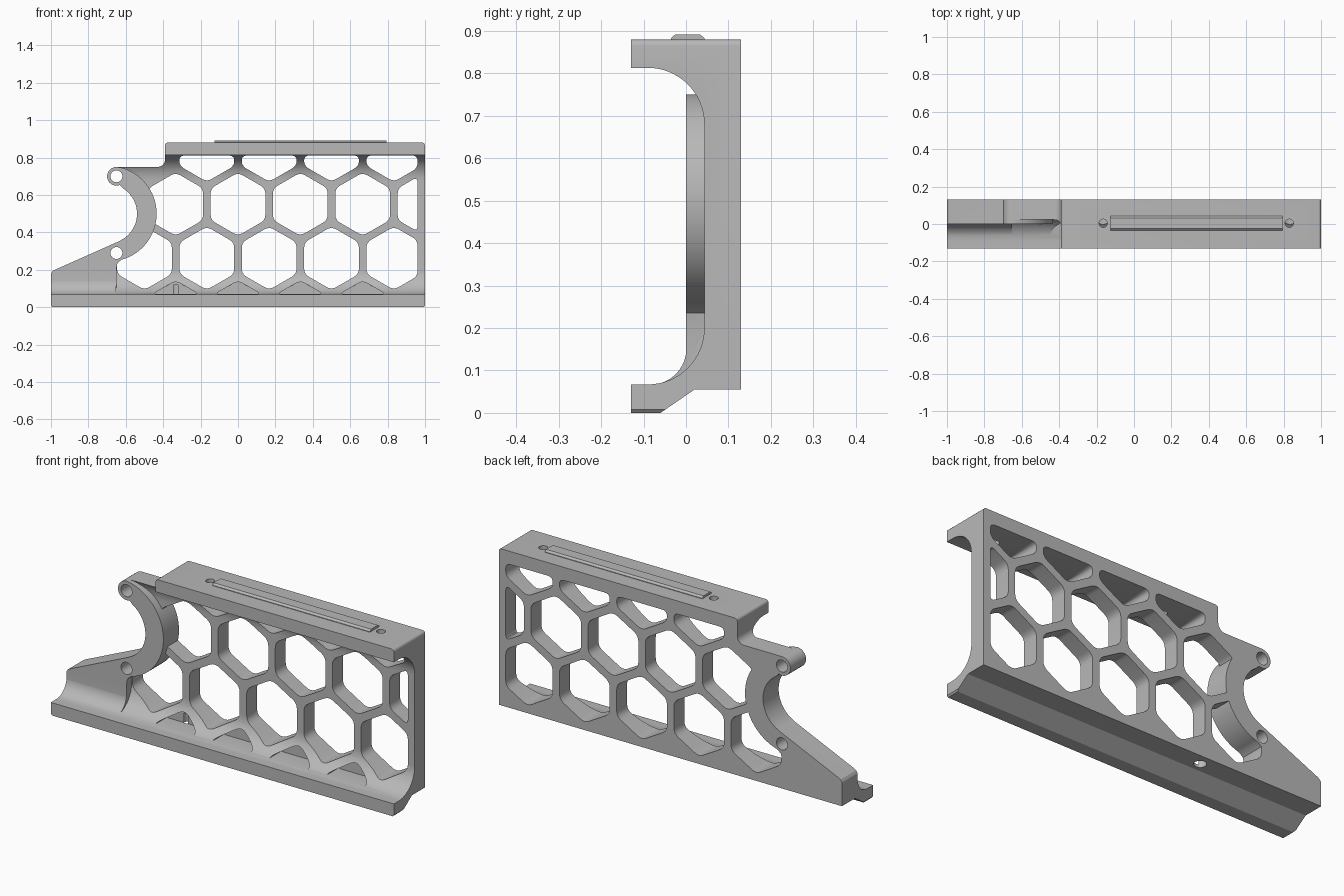
import bpy, bmesh
from math import cos, sin, radians, pi
from mathutils import Vector

cube = bpy.data.objects.get("Cube")
if cube:
    bpy.data.objects.remove(cube, do_unlink=True)

grey = bpy.data.materials.new("satin_grey")
grey.use_nodes = True
grey.diffuse_color = (0.48, 0.48, 0.48, 1)
grey.node_tree.nodes["Principled BSDF"].inputs["Base Color"].default_value = (0.48, 0.48, 0.48, 1)


def arc(cx, cy, r, start, end, n=16):
    angles = [radians(start + (end - start) * i / n) for i in range(n + 1)]
    return [(cx + r * cos(a), cy + r * sin(a)) for a in angles]


def clip(points, axis, limit, sign):
    """Keep the part of a polygon where sign * (coordinate - limit) <= 0."""
    out = []
    for p, q in zip(points, points[1:] + points[:1]):
        dp, dq = sign * (p[axis] - limit), sign * (q[axis] - limit)
        if dp <= 0:
            out.append(p)
        if dp * dq < 0:
            t = dp / (dp - dq)
            out.append(tuple(Vector(p).lerp(Vector(q), t)))
    return out


def rounded(points, r, n=5):
    """Soften every corner with a short curve."""
    out = []
    for i, p in enumerate(points):
        p, a, b = Vector(p), Vector(points[i - 1]), Vector(points[(i + 1) % len(points)])
        s = p + (a - p).normalized() * min(r, (a - p).length * 0.45)
        e = p + (b - p).normalized() * min(r, (b - p).length * 0.45)
        for k in range(n + 1):
            t = k / n
            out.append(tuple(s * (1 - t) ** 2 + p * 2 * t * (1 - t) + e * t * t))
    return out


def prism(name, polygons, axis, low, high):
    """Extrude flat outlines along an axis; outlines use the other two axes in order."""
    bm = bmesh.new()
    for poly in polygons:
        verts = []
        for u, v in poly:
            co = [u, v]
            co.insert("xyz".index(axis), low)
            verts.append(bm.verts.new(co))
        face = bm.faces.new(verts)
        grown = bmesh.ops.extrude_face_region(bm, geom=[face])["geom"]
        shift = Vector([high - low if c == axis else 0 for c in "xyz"])
        bmesh.ops.translate(bm, vec=shift, verts=[g for g in grown if isinstance(g, bmesh.types.BMVert)])
    bmesh.ops.recalc_face_normals(bm, faces=bm.faces)
    mesh = bpy.data.meshes.new(name)
    bm.to_mesh(mesh)
    bm.free()
    mesh.materials.append(grey)
    obj = bpy.data.objects.new(name, mesh)
    bpy.context.collection.objects.link(obj)
    return obj


def combine(target, tool, operation):
    mod = target.modifiers.new(operation.lower(), "BOOLEAN")
    mod.operation, mod.solver, mod.object = operation, "EXACT", tool
    graph = bpy.context.evaluated_depsgraph_get()
    mesh = bpy.data.meshes.new_from_object(target.evaluated_get(graph))
    target.modifiers.clear()
    target.data = mesh
    bpy.data.objects.remove(tool, do_unlink=True)


PITCH, ROW, LOW_ROW = 1 / 3, 0.289, 0.262


def hexagon(x, z, r=0.169):
    return [(x + r * sin(i * pi / 3), z + r * cos(i * pi / 3)) for i in range(6)]


# Channel-shaped wall with top and bottom flanges
section = [(-0.13, 0), (-0.06, 0), (0.02, 0.055), (0.16, 0.055), (0.16, 0.92), (-0.13, 0.92), (-0.13, 0.813)]
section += arc(-0.09, 0.68, 0.133, 90, 0) + arc(-0.09, 0.2, 0.133, 0, -90) + [(-0.13, 0.067)]
frame = prism("honeycomb_frame", [section], "x", -1.05, 1.05)

# Honeycomb openings, trimmed under the top flange and at the right end
cells = []
for row, first, count in ((0, -1.5, 5), (1, -1, 5), (2, -0.5, 4)):
    for i in range(count):
        cell = hexagon((first + i) * PITCH, LOW_ROW + row * ROW)
        cell = clip(clip(cell, 1, 0.811, 1), 0, 0.96, 1)
        cells.append(rounded(cell, 0.03))
combine(frame, prism("cell_cutter", cells, "y", -0.3, 0.3), "DIFFERENCE")

# Shallow pockets in the lower fillet
pockets = [rounded(clip(hexagon(i * PITCH, LOW_ROW - ROW), 1, 0.07, -1), 0.03) for i in range(-1, 3)]
combine(frame, prism("pocket_cutter", pockets, "y", -0.3, 0.043), "DIFFERENCE")

# Crescent mount and sloping foot at the left end
ear_and_slope = arc(-0.65, 0.7, 0.05, 90, 290, 14) + arc(-0.7, 0.5, 0.16, 58, -58, 28)
ear_and_slope += [(-0.64, 0.351), (-0.975, 0.202), (-0.992, 0.193), (-1, 0.18)]
mount = [(-1, 0.061), (-0.65, 0.061), (-0.65, 0.205), (-0.645, 0.235)]
mount += arc(-0.69, 0.5, 0.255, -75, 75, 36) + ear_and_slope
combine(frame, prism("mount", [mount], "y", 0, 0.17), "UNION")
foot = [(0.1, 0.06), (0.1, 0.16), (0.001, 0.16)] + arc(-0.085, 0.152, 0.086, 0, -90, 10) + [(-0.085, 0.06)]
combine(frame, prism("foot_fillet", [foot], "x", -1.04, -0.651), "UNION")

# Trim everything to the side outline
outline = [(-1, 0.008), (-0.992, -0.001), (0.992, -0.001), (1, 0.008)]
outline += arc(0.985, 0.865, 0.015, 0, 90, 5) + arc(-0.375, 0.865, 0.015, 90, 180, 5)
outline += arc(-0.43, 0.79, 0.04, 0, -90, 8) + ear_and_slope
combine(frame, prism("outline", [outline], "y", -0.25, 0.13), "INTERSECT")

# Screw holes
mount_holes = [arc(-0.65, z, 0.032, 0, 345, 23) for z in (0.7, 0.29)]
combine(frame, prism("mount_holes", mount_holes, "y", -0.3, 0.3), "DIFFERENCE")
top_holes = [arc(x, 0.004, 0.022, 0, 345, 23) for x in (-0.165, 0.83)]
combine(frame, prism("top_holes", top_holes, "z", 0.76, 1), "DIFFERENCE")
combine(frame, prism("base_hole", [arc(-0.333, 0.07, 0.03, 0, 345, 23)], "z", -0.1, 0.12), "DIFFERENCE")

# Raised strip on the top flange
strip = [(-0.035, 0.87), (-0.035, 0.883), (-0.025, 0.892), (0.033, 0.892), (0.043, 0.883), (0.043, 0.87)]
strip = prism("top_strip", [strip], "x", -0.125, 0.793)

for obj in (frame, strip):
    bpy.ops.object.select_all(action="DESELECT")
    obj.select_set(True)
    bpy.context.view_layer.objects.active = obj
    bpy.ops.object.shade_smooth_by_angle(angle=radians(30))
